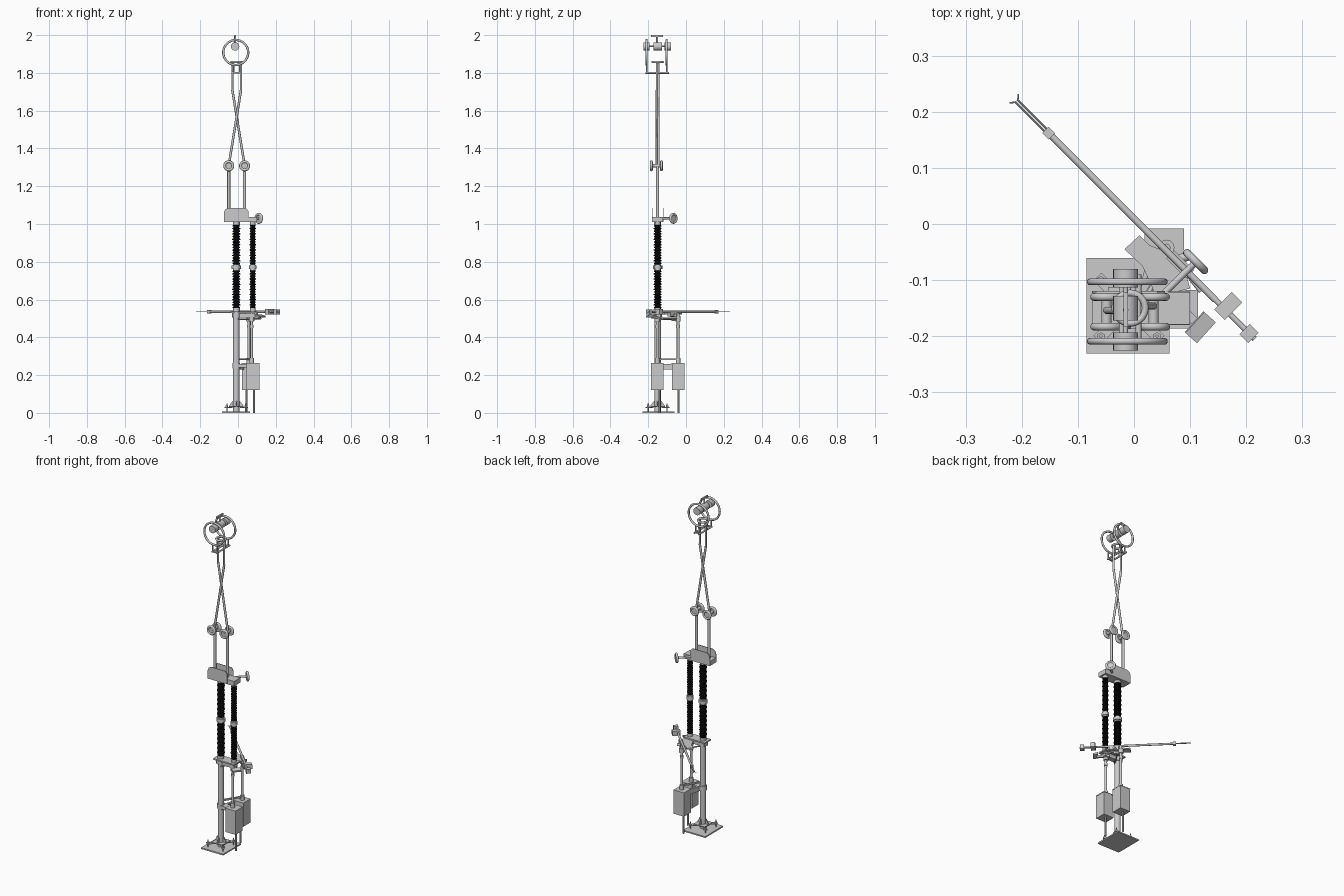
import bpy, bmesh, math
from mathutils import Vector, Matrix

if "Cube" in bpy.data.objects:
    bpy.data.objects.remove(bpy.data.objects["Cube"])

BLACK = bpy.data.materials.new("insulator_black")
BLACK.diffuse_color = (0.004, 0.004, 0.004, 1)
BLACK.use_nodes = True
BLACK.node_tree.nodes["Principled BSDF"].inputs["Base Color"].default_value = BLACK.diffuse_color
CX, CY = -0.009, -0.15          # main column axis
SX = 0.078                      # rotating insulator axis
AX = -0.007                     # symmetry plane of the arms
R45 = math.radians(-45)


def add(name, bm, mat=None):
    bmesh.ops.recalc_face_normals(bm, faces=bm.faces)
    me = bpy.data.meshes.new(name)
    bm.to_mesh(me)
    bm.free()
    ob = bpy.data.objects.new(name, me)
    bpy.context.collection.objects.link(ob)
    if mat:
        me.materials.append(mat)
    return ob


def rod(name, a, b, r, n=20):
    a, b = Vector(a), Vector(b)
    d = b - a
    m = Matrix.Translation((a + b) / 2) @ d.to_track_quat('Z', 'Y').to_matrix().to_4x4()
    bm = bmesh.new()
    bmesh.ops.create_cone(bm, cap_ends=True, segments=n, radius1=r, radius2=r, depth=d.length, matrix=m)
    return add(name, bm)


def box(name, c, s, rz=0.0, ry=0.0):
    m = (Matrix.Translation(c) @ Matrix.Rotation(rz, 4, 'Z') @ Matrix.Rotation(ry, 4, 'Y')
         @ Matrix.Diagonal((*s, 1)))
    bm = bmesh.new()
    bmesh.ops.create_cube(bm, size=1, matrix=m)
    return add(name, bm)


def prism(name, pts, vec):
    bm = bmesh.new()
    f = bm.faces.new([bm.verts.new(p) for p in pts])
    g = bmesh.ops.extrude_face_region(bm, geom=[f])
    bmesh.ops.translate(bm, vec=vec, verts=[v for v in g['geom'] if isinstance(v, bmesh.types.BMVert)])
    return add(name, bm)


def lathe(name, prof, x, y, mat=None, n=24):
    bm = bmesh.new()
    vs = [bm.verts.new((r, 0, z)) for r, z in prof]
    es = [bm.edges.new(p) for p in zip(vs, vs[1:])]
    bmesh.ops.spin(bm, geom=vs + es, cent=(0, 0, 0), axis=(0, 0, 1), angle=2 * math.pi, steps=n)
    bmesh.ops.remove_doubles(bm, verts=bm.verts, dist=1e-5)
    bmesh.ops.translate(bm, vec=(x, y, 0), verts=bm.verts)
    return add(name, bm, mat)


def ring(name, c, axis, R, r, n=40, k=12):
    bm = bmesh.new()
    vs = [bm.verts.new((R + r * math.cos(t), 0, r * math.sin(t)))
          for t in (2 * math.pi * i / k for i in range(k))]
    es = [bm.edges.new((vs[i], vs[(i + 1) % k])) for i in range(k)]
    bmesh.ops.spin(bm, geom=vs + es, cent=(0, 0, 0), axis=(0, 0, 1), angle=2 * math.pi, steps=n)
    bmesh.ops.remove_doubles(bm, verts=bm.verts, dist=1e-5)
    bmesh.ops.transform(bm, verts=bm.verts, matrix=Matrix.Translation(c)
                        @ Vector(axis).to_track_quat('Z', 'Y').to_matrix().to_4x4())
    return add(name, bm)


# Base plate, anchor studs, gussets and column
box("base_plate", (-0.011, -0.146, 0.004), (0.148, 0.17, 0.008))
box("column_foot", (CX, CY, 0.033), (0.075, 0.075, 0.006))
for sx in (-1, 1):
    for sy in (-1, 1):
        p = (CX + sx * 0.05, CY + sy * 0.05)
        rod("anchor_stud", (*p, 0.005), (*p, 0.05), 0.003, n=10)
        rod("anchor_nut", (*p, 0.03), (*p, 0.038), 0.007, n=6)
        box("foot_tab", (CX + sx * 0.042, CY + sy * 0.042, 0.029), (0.04, 0.02, 0.005),
            math.radians(45 * sx * sy))
for dx, dy in ((1, 0), (-1, 0), (0, 1), (0, -1)):
    off = Vector((-dy, dx, 0)) * 0.0025
    prism("foot_gusset", [Vector((CX + dx * d, CY + dy * d, z)) - off for d, z in
                          ((0.012, 0.033), (0.037, 0.033), (0.037, 0.04), (0.02, 0.062), (0.012, 0.062))], off * 2)
rod("column", (CX, CY, 0.008), (CX, CY, 0.525), 0.017, n=28)

# Top platform with the diagonal wing for the earthing switch
prism("platform", [(-0.04, -0.18, 0.53), (0.1, -0.18, 0.53), (0.1, -0.12, 0.53),
                   (-0.04, -0.12, 0.53)], (0, 0, 0.008))
prism("earthing_wing", [(-0.017, -0.045, 0.522), (0.01, -0.02, 0.522), (0.028, -0.038, 0.522),
                        (0.085, -0.06, 0.522), (0.1, -0.115, 0.522), (0.04, -0.13, 0.522),
                        (0.015, -0.075, 0.522)], (0, 0, 0.008))
box("platform_beam", (0.03, CY, 0.515), (0.12, 0.03, 0.022))
rod("column_collar", (CX, CY, 0.505), (CX, CY, 0.53), 0.023)

# Insulator stacks
for name, x, r in (("support", CX, 0.0215), ("rotating", SX, 0.017)):
    for z0, z1 in ((0.552, 0.756), (0.784, 0.997)):
        n = 15
        h = (z1 - z0) / n
        prof = [(0, z0)]
        for i in range(n):
            z = z0 + i * h
            q = r if i % 2 else r * 0.92
            prof += [(r * 0.7, z), (r * 0.72, z + h * 0.2), (q, z + h * 0.3), (q, z + h * 0.6), (r * 0.7, z + h * 0.95)]
        lathe(name + "_insulator", prof + [(r * 0.7, z1), (0, z1)], x, CY, BLACK)
    for a, b in ((0.538, 0.554), (0.754, 0.768), (0.772, 0.786), (0.996, 1.012)):
        rod(name + "_cap", (x, CY, a), (x, CY, b), r * 0.85)
    rod(name + "_joint_flange", (x, CY, 0.761), (x, CY, 0.779), r * 1.15)

# Live head: housing, side plates and line terminal
box("head_housing", (0.0125, CY, 1.024), (0.175, 0.058, 0.028))
for y in (-0.181, -0.123):
    prism("head_side_plate", [(x, y, z) for x, z in ((-0.075, 1.01), (0.055, 1.01), (0.055, 1.068), (0.042, 1.085),
                                                     (-0.052, 1.085), (-0.068, 1.077), (-0.075, 1.06))], (0, 0.004, 0))
rod("terminal_bar", (0.04, -0.137, 1.03), (0.112, -0.066, 1.03), 0.006)
ring("terminal_ring", (0.11, -0.067, 1.03), (1, 1, 0), 0.022, 0.007)
rod("terminal_disc", (0.1075, -0.0695, 1.03), (0.1125, -0.0645, 1.03), 0.02)

# Scissor arms, elbow joints with guard rings
for s in (-1, 1):
    x = AX + s * 0.042
    ya = CY + s * 0.004
    rod("lower_arm", (x, CY, 1.03), (x, CY, 1.31), 0.008)
    rod("elbow_axle", (x, -0.187, 1.308), (x, -0.128, 1.308), 0.009)
    for y in (-0.183, -0.13):
        ring("elbow_guard_ring", (x, y, 1.308), (0, 1, 0), 0.022, 0.007, 32)
        rod("elbow_disc", (x, y - 0.003, 1.308), (x, y + 0.003, 1.308), 0.02)
    rod("upper_arm", (x, ya, 1.31), (AX - s * 0.023, ya, 1.71), 0.0065)
    rod("arm_tip", (AX - s * 0.023, ya, 1.705), (AX - s * 0.023, ya, 1.855), 0.0055)
    box("contact_finger", (AX - s * 0.022, CY, 1.83), (0.008, 0.018, 0.05))
    # cross bar and big grading ring on each side
    rod("grading_cross_bar", (AX - s * 0.015, -0.215, 1.80), (AX - s * 0.015, -0.09, 1.80), 0.005)
    y = CY - 0.006 + s * 0.053
    ring("grading_ring", (-0.012, y, 1.908), (0, 1, 0), 0.066, 0.006, 48)
    box("ring_cross_tie", (AX, y, 1.80), (0.036, 0.008, 0.008))
    for t in (-1, 1):
        rod("ring_post", (AX + t * 0.015, y, 1.80), (AX + t * 0.015, y, 1.845), 0.004, n=12)
ring("contact_guard_ring", (AX, CY, 1.858), (0, 0, 1), 0.027, 0.006)

# Fixed counter contact at the top
rod("contact_bar", (-0.015, -0.225, 1.94), (-0.015, -0.08, 1.94), 0.004)
for y0, y1 in ((-0.225, -0.193), (-0.172, -0.128), (-0.113, -0.08)):
    rod("contact_bar_sleeve", (-0.015, y0, 1.94), (-0.015, y1, 1.94), 0.022, n=28)
rod("hanger_stem", (-0.015, CY - 0.003, 1.955), (-0.015, CY - 0.003, 1.996), 0.005)
box("hanger_plate", (-0.015, CY - 0.003, 1.995), (0.008, 0.062, 0.01))

# Drive cabinets with shafts and conduits
for name, x, y, px, py, sx in (("main_drive", 0.079, -0.152, 0.085, -0.14, 0.072),
                               ("earthing_drive", 0.054, -0.042, 0.045, -0.04, 0.058)):
    box(name + "_cabinet", (x, y, 0.19), (0.068, 0.066, 0.14))
    box(name + "_roof", (x, y, 0.261), (0.07, 0.068, 0.005))
    rod(name + "_conduit", (px, py, 0), (px, py, 0.125), 0.005, n=12)
    rod(name + "_shaft", (sx, y, 0.26), (sx, y, 0.53), 0.007)
    rod(name + "_coupling", (sx, y, 0.262), (sx, y, 0.29), 0.012)
    rod(name + "_bearing", (sx, y, 0.485), (sx, y, 0.512), 0.014)
    rod(name + "_upper_coupling", (sx, y, 0.45), (sx, y, 0.465), 0.01)
box("cabinet_bracket", (0.03, -0.095, 0.283), (0.13, 0.012, 0.008), math.radians(58))
box("column_bracket", (0.02, CY, 0.25), (0.065, 0.04, 0.02))
box("rear_bracket", (0.02, -0.1, 0.245), (0.012, 0.1, 0.03), math.radians(-15))
rod("column_clamp", (CX, CY, 0.235), (CX, CY, 0.265), 0.02)

# Earthing blade lying along the diagonal
Z = 0.535


def diag(t, side=0.0, z=Z):
    return (t + side, 0.01 - t + side, z)


rod("earthing_blade", diag(-0.152), diag(0.145), 0.006)
rod("blade_tail", diag(0.145), diag(0.215), 0.005)
box("blade_clamp", diag(-0.152), (0.016, 0.016, 0.018), R45)
for s in (-1, 1):
    rod("blade_finger", diag(-0.155, s * 0.002), diag(-0.21, s * 0.002), 0.002, n=10)
    rod("blade_finger_tip", diag(-0.209, s * 0.002), diag(-0.214, s * 0.008), 0.0015, n=10)
box("counterweight_inner", diag(0.162, 0.006), (0.026, 0.044, 0.028), R45)
box("counterweight_outer", diag(0.205), (0.022, 0.026, 0.026), R45)
rod("blade_pivot_shaft", diag(0.062, -0.025, 0.515), diag(0.082, 0.015, 0.515), 0.008)
box("blade_pivot_block", diag(0.082, 0, 0.522), (0.05, 0.02, 0.026), R45)
box("hinged_stop_plate", (0.118, -0.184, 0.512), (0.028, 0.05, 0.01), math.radians(-42), math.radians(12))
box("stop_plate_arm", (0.09, -0.155, 0.505), (0.07, 0.014, 0.012), R45)
rod("linkage_rod", (0.058, -0.04, 0.5), (0.12, -0.12, 0.5), 0.005)
rod("drive_link", (0.055, -0.075, 0.495), (0.0, -0.165, 0.495), 0.004)
box("linkage_crank", (0.065, -0.055, 0.49), (0.05, 0.014, 0.008), R45)

# Smooth round surfaces, keep hard edges
for ob in bpy.context.scene.objects:
    ob.select_set(True)
    bpy.context.view_layer.objects.active = ob
bpy.ops.object.shade_smooth_by_angle(angle=math.radians(35))
